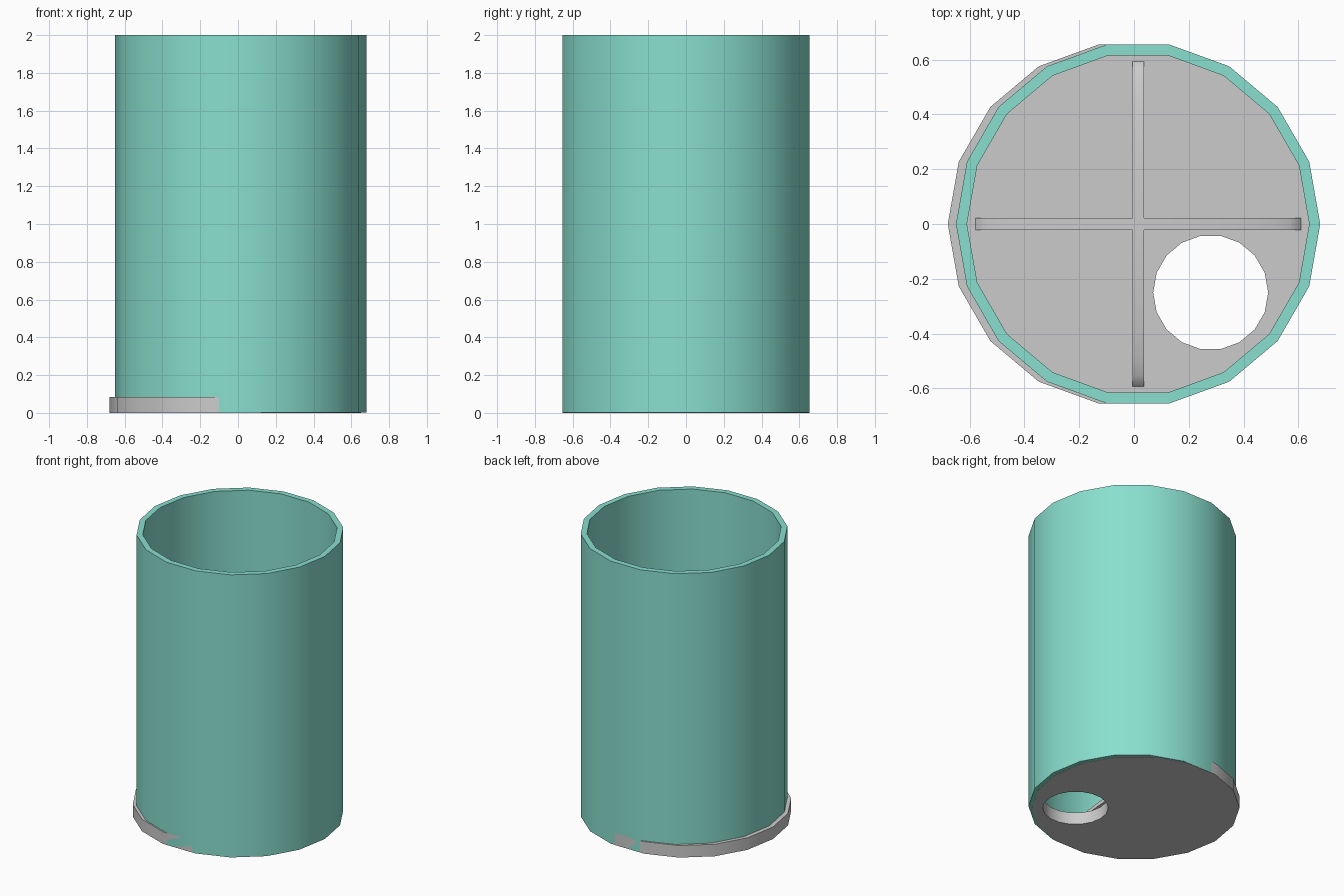
import bpy, bmesh
from math import cos, sin, pi, radians

if "Cube" in bpy.data.objects:
    bpy.data.objects.remove(bpy.data.objects["Cube"])

SIDES = 18
R, WALL, HEIGHT = 0.665, 0.04, 2.0
SHIFT, BASE_H = 0.015, 0.085


def ring(bm, cx, cy, r, z):
    return [bm.verts.new((cx + r * cos(2 * pi * i / SIDES),
                          cy + r * sin(2 * pi * i / SIDES), z)) for i in range(SIDES)]


def finish(bm, name, mat=None):
    bmesh.ops.recalc_face_normals(bm, faces=bm.faces[:])
    me = bpy.data.meshes.new(name)
    bm.to_mesh(me)
    bm.free()
    ob = bpy.data.objects.new(name, me)
    bpy.context.collection.objects.link(ob)
    if mat:
        me.materials.append(mat)
    bpy.ops.object.select_all(action='DESELECT')
    ob.select_set(True)
    bpy.context.view_layer.objects.active = ob
    bpy.ops.object.shade_smooth_by_angle(angle=radians(35))
    return ob


def bridge(bm, loops):
    # closed chain of rings joined by quads
    n = len(loops[0])
    for a, b in zip(loops, loops[1:] + loops[:1]):
        for i in range(n):
            j = (i + 1) % n
            bm.faces.new((a[i], a[j], b[j], b[i]))


# Open tube wall, slightly right of the base
teal = bpy.data.materials.new("teal")
teal.diffuse_color = (0.25, 0.74, 0.62, 1)
teal.use_nodes = True
teal.node_tree.nodes["Principled BSDF"].inputs["Base Color"].default_value = teal.diffuse_color
bm = bmesh.new()
bridge(bm, [ring(bm, SHIFT, 0, r, z) for r, z in
            ((R, 0.001), (R, HEIGHT), (R - WALL, HEIGHT), (R - WALL, 0.001))])
finish(bm, "tube_wall", teal)

# Base disc with a round drain hole
bm = bmesh.new()
loops = []
for cx, cy, r in ((-SHIFT, 0, R), (0.28, -0.25, 0.21)):
    vs = ring(bm, cx, cy, r, 0)
    loops += [bm.edges.new((vs[i], vs[(i + 1) % SIDES])) for i in range(SIDES)]
bmesh.ops.triangle_fill(bm, edges=loops, use_beauty=True)
geo = bmesh.ops.extrude_face_region(bm, geom=bm.faces[:], use_keep_orig=True)
bmesh.ops.translate(bm, verts=[g for g in geo["geom"] if isinstance(g, bmesh.types.BMVert)],
                    vec=(0, 0, BASE_H))
finish(bm, "base_disc")


# Low arched bars crossing above the base
def arch(name, along_y):
    half, w, rise, thick, steps = 0.6, 0.021, 0.10, 0.03, 16
    bm = bmesh.new()
    prev = None
    for i in range(steps + 1):
        a = pi * i / steps
        sec = []
        for k, v in ((0, -w), (0, w), (1, w), (1, -w)):
            u = -(half - thick * k) * cos(a)
            z = BASE_H - 0.01 + (rise - thick * k) * sin(a)
            x, y = (v, u) if along_y else (u, v)
            sec.append(bm.verts.new((x + SHIFT, y, z)))
        if prev:
            for k in range(4):
                m = (k + 1) % 4
                bm.faces.new((prev[k], prev[m], sec[m], sec[k]))
        if i in (0, steps):
            bm.faces.new(sec)
        prev = sec
    finish(bm, name)


arch("cross_bar_x", False)
arch("cross_bar_y", True)
